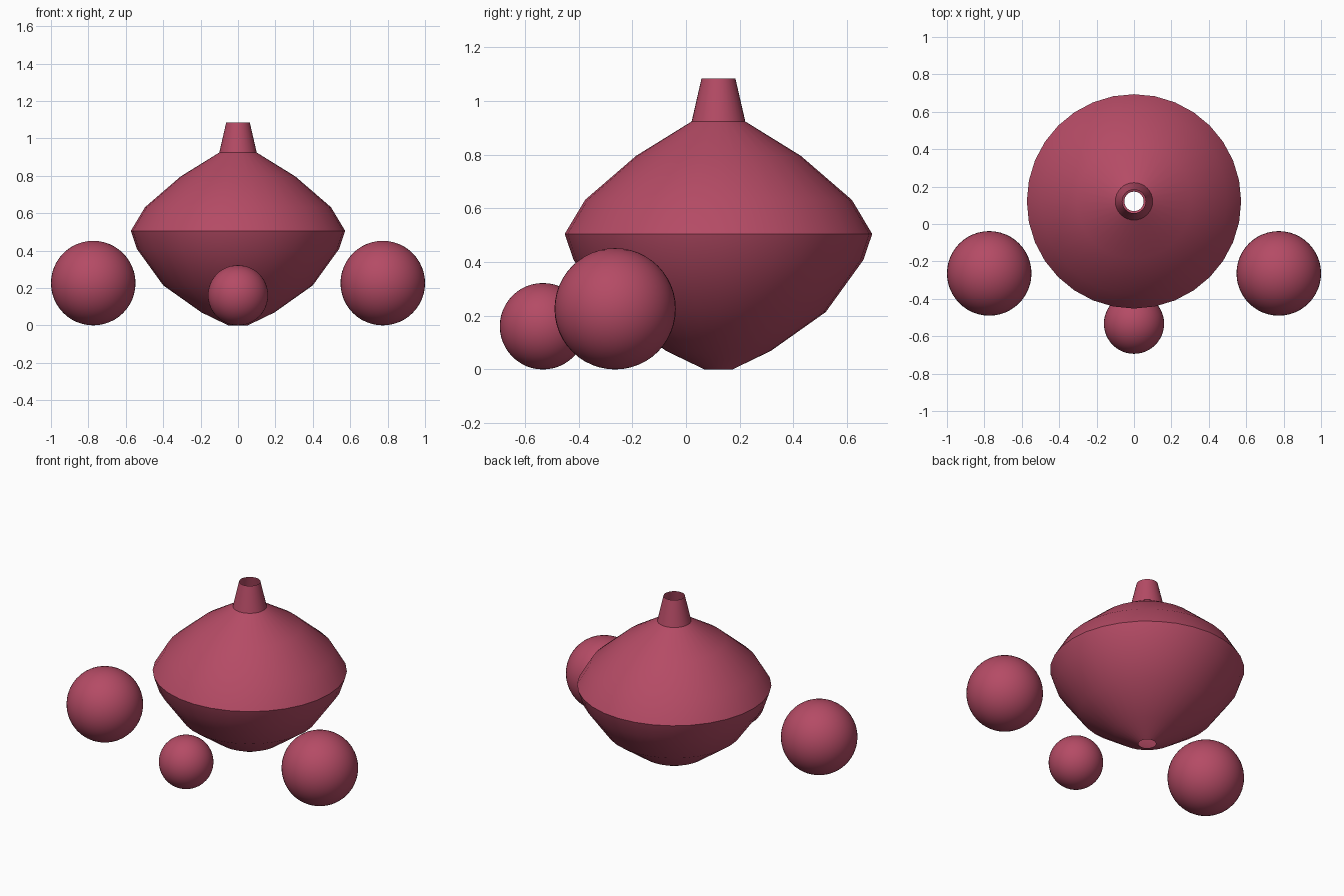
import bpy
import bmesh
import math
from mathutils import Matrix, Vector

cube = bpy.data.objects.get("Cube")
if cube:
    bpy.data.objects.remove(cube, do_unlink=True)

# Single raspberry colour for every part
COLOUR = (0.46, 0.07, 0.13, 1.0)
raspberry = bpy.data.materials.new("raspberry")
raspberry.use_nodes = True
raspberry.diffuse_color = COLOUR
raspberry.node_tree.nodes["Principled BSDF"].inputs["Base Color"].default_value = COLOUR


def finish(name, bm, location):
    """Turn a bmesh into a smooth shaded object with sharp creases."""
    mesh = bpy.data.meshes.new(name)
    bm.to_mesh(mesh)
    bm.free()
    mesh.materials.append(raspberry)
    obj = bpy.data.objects.new(name, mesh)
    obj.location = location
    bpy.context.collection.objects.link(obj)
    bpy.ops.object.select_all(action='DESELECT')
    obj.select_set(True)
    bpy.context.view_layer.objects.active = obj
    bpy.ops.object.shade_smooth_by_angle(angle=math.radians(32))
    return obj


def lathe(name, profile, location, segments=32):
    """Spin a (radius, height) profile into an open shell."""
    bm = bmesh.new()
    verts = [bm.verts.new((r, 0, z)) for r, z in profile]
    edges = [bm.edges.new(pair) for pair in zip(verts, verts[1:])]
    bmesh.ops.spin(bm, geom=verts + edges, cent=(0, 0, 0), axis=(0, 0, 1),
                   angle=math.tau, steps=segments, use_duplicate=False)
    bmesh.ops.remove_doubles(bm, verts=bm.verts, dist=1e-4)
    bm.normal_update()
    # Make every face point away from the axis
    flipped = [f for f in bm.faces
               if f.normal.xy.dot(f.calc_center_median().xy) < 0]
    bmesh.ops.reverse_faces(bm, faces=flipped)
    return finish(name, bm, location)


def ball(name, radius, x, y):
    """Ball resting on the ground."""
    bm = bmesh.new()
    bmesh.ops.create_uvsphere(bm, u_segments=48, v_segments=24, radius=radius)
    return finish(name, bm, (x, y, radius))


# Hollow spinning-top body, open at the foot and at the neck
lathe("body", [(0.052, 0.0), (0.195, 0.069), (0.40, 0.214), (0.54, 0.408),
               (0.573, 0.505), (0.497, 0.632), (0.307, 0.796),
               (0.10, 0.924), (0.063, 1.085)], (0, 0.121, 0))

# Two large side balls and a small front ball
for side, sign in (("left", 1), ("right", -1)):
    ball(side + "_ball", 0.226, sign * 0.774, -0.264)
ball("front_ball", 0.161, 0, -0.533)
